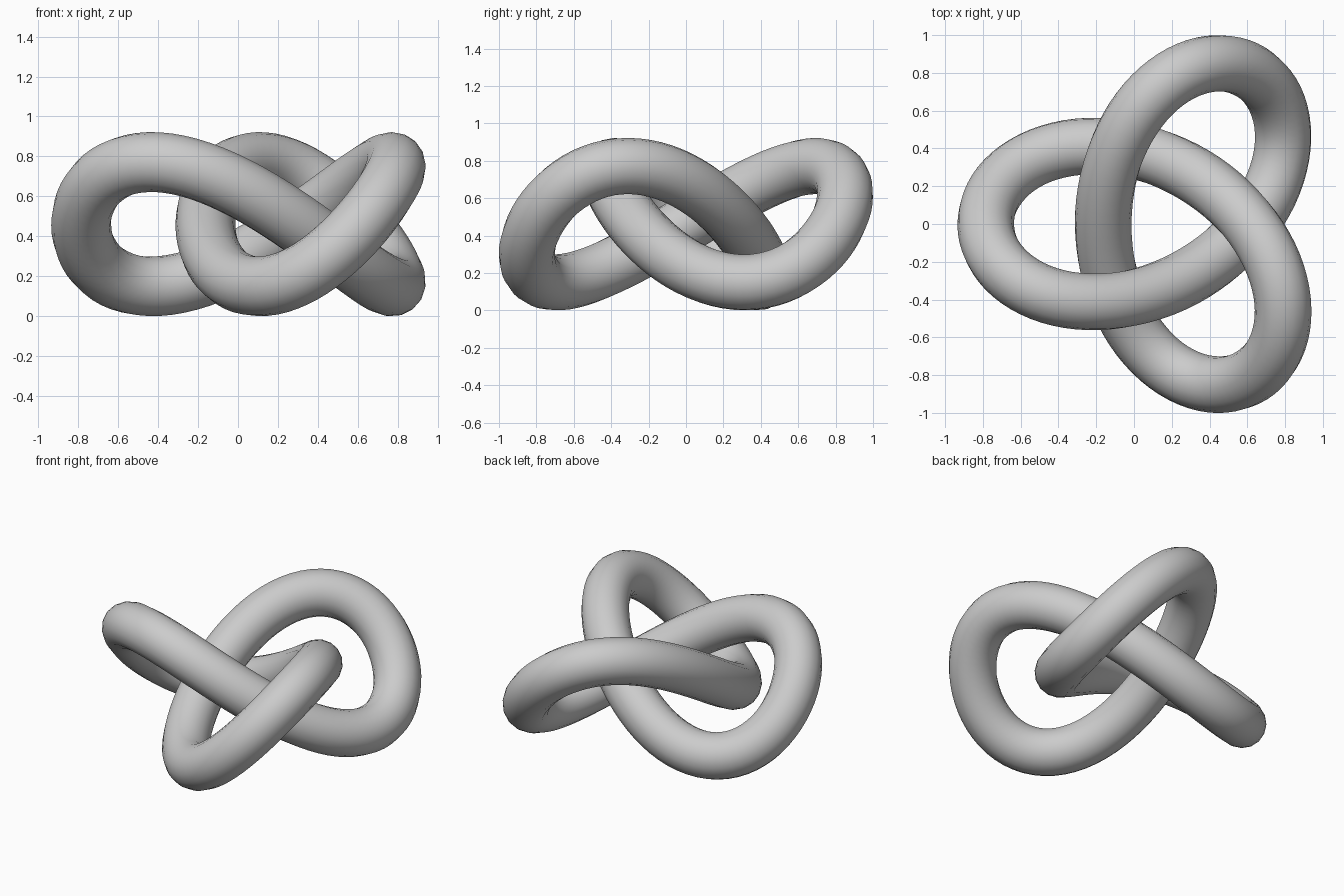
import bpy
from math import sin, cos, tau

if "Cube" in bpy.data.objects:
    bpy.data.objects.remove(bpy.data.objects["Cube"])

K = 0.311        # knot scale
R = 0.15         # tube radius
X0 = 0.148       # shift so the bounding box is centred
N = 160          # points along the path

# closed trefoil path, swept with a round section
curve = bpy.data.curves.new("trefoil_tube", "CURVE")
curve.dimensions = "3D"
curve.bevel_depth = R
curve.bevel_resolution = 6
spline = curve.splines.new("POLY")
spline.points.add(N - 1)
for i, p in enumerate(spline.points):
    s = tau * i / N
    p.co = (X0 - K * (2 * cos(2 * s) + cos(s)),
            K * (2 * sin(2 * s) - sin(s)),
            K + R - K * sin(3 * s), 1)
spline.use_cyclic_u = True
spline.use_smooth = True

knot = bpy.data.objects.new("trefoil_tube", curve)
bpy.context.collection.objects.link(knot)
bpy.context.view_layer.objects.active = knot
knot.select_set(True)
bpy.ops.object.convert(target="MESH")
bpy.ops.object.shade_smooth()
